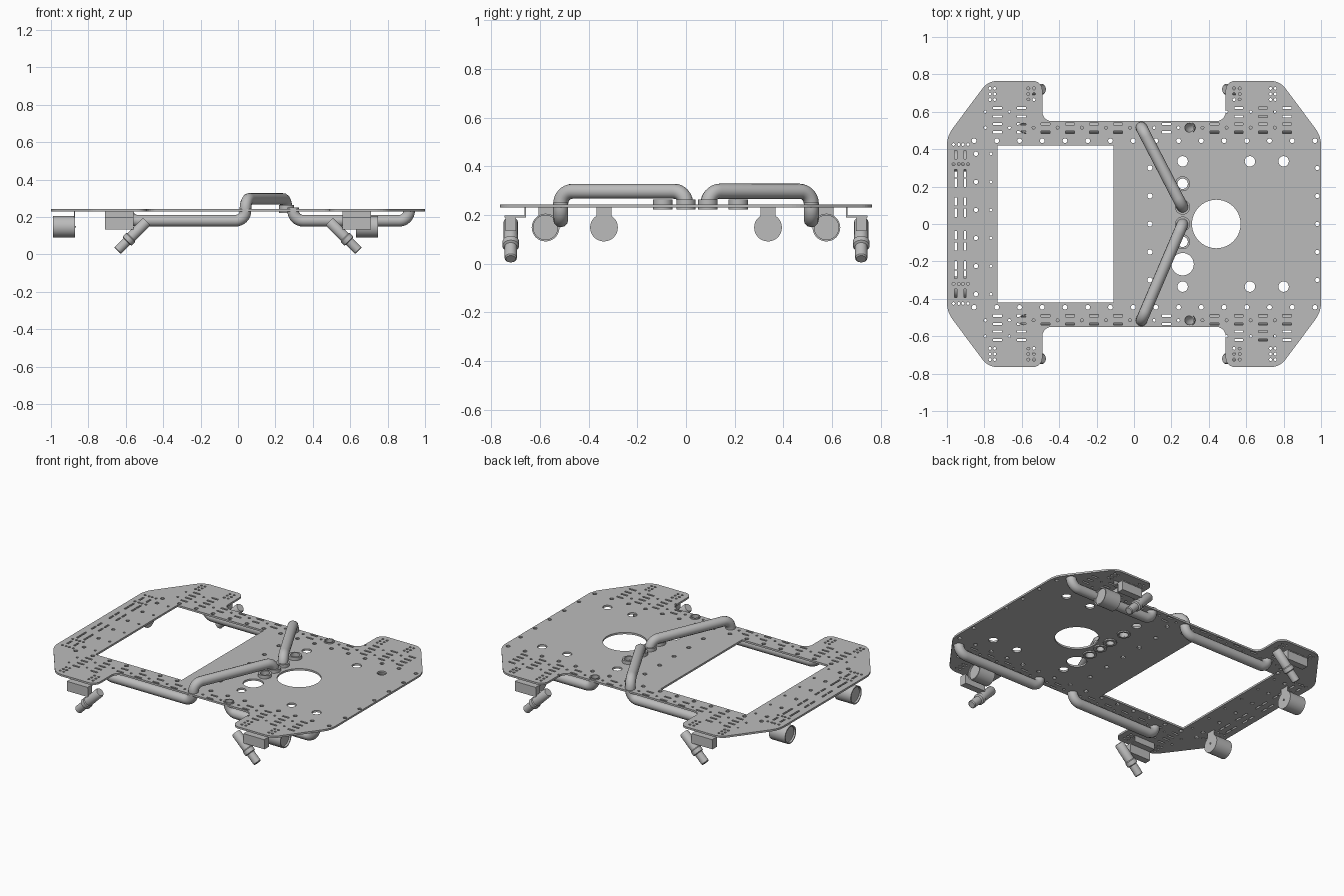
import bpy, bmesh, math
from mathutils import Vector, Matrix

cube = bpy.data.objects.get("Cube")
if cube:
    bpy.data.objects.remove(cube, do_unlink=True)

GREY = (0.5, 0.5, 0.5, 1)
metal = bpy.data.materials.new("plain_grey")
metal.use_nodes = True
metal.diffuse_color = GREY
metal.node_tree.nodes["Principled BSDF"].inputs["Base Color"].default_value = GREY


def add_mesh(name, bm, smooth=True):
    """Finish a bmesh: weld, smooth below 40 degrees, link."""
    bmesh.ops.remove_doubles(bm, verts=bm.verts, dist=0.0001)
    bmesh.ops.recalc_face_normals(bm, faces=bm.faces)
    for f in bm.faces:
        f.smooth = smooth
    for e in bm.edges:
        e.smooth = len(e.link_faces) == 2 and e.calc_face_angle(0) < math.radians(40)
    me = bpy.data.meshes.new(name)
    bm.to_mesh(me)
    bm.free()
    me.materials.clear()
    me.materials.append(metal)
    ob = bpy.data.objects.new(name, me)
    bpy.context.collection.objects.link(ob)
    return ob


def box(name, lo, hi):
    bm = bmesh.new()
    lo, hi = Vector(lo), Vector(hi)
    size = [abs(c) for c in hi - lo]
    bmesh.ops.create_cube(bm, size=1, matrix=Matrix.Translation((lo + hi) / 2) @ Matrix.Diagonal((*size, 1)))
    return add_mesh(name, bm, False)


def lathe(name, profile, origin, axis=(0, 0, 1), sides=28, closed=False):
    """Spin (radius, distance) points about an axis."""
    bm = bmesh.new()
    turn = Vector(axis).to_track_quat('Z', 'Y')
    rings = []
    for r, d in profile:
        rings.append([bm.verts.new(Vector(origin) + turn @ Vector(
            (r * math.cos(k * math.tau / sides), r * math.sin(k * math.tau / sides), d)))
            for k in range(sides)])
    if closed:
        rings.append(rings[0])
    for a, b in zip(rings, rings[1:]):
        for k in range(sides):
            n = (k + 1) % sides
            bm.faces.new((a[k], a[n], b[n], b[k]))
    return add_mesh(name, bm)


def rounded(points, d, closed=False, steps=8):
    """Replace the corners of a path by circular arcs."""
    pts = [Vector(p) for p in points]
    out = []
    for i, c in enumerate(pts):
        if not closed and i in (0, len(pts) - 1):
            out.append(c)
            continue
        u = (pts[i - 1] - c).normalized()
        v = (pts[(i + 1) % len(pts)] - c).normalized()
        w = math.sin(u.angle(v) / 2)
        for s in range(steps + 1):
            t = s / steps
            a, b, e = (1 - t) ** 2, 2 * w * t * (1 - t), t * t
            out.append((a * (c + u * d) + b * c + e * (c + v * d)) / (a + b + e))
    return out


def curve_mesh(name, paths, closed, dims, **settings):
    cu = bpy.data.curves.new(name, 'CURVE')
    cu.dimensions = dims
    for key, value in settings.items():
        setattr(cu, key, value)
    for path in paths:
        sp = cu.splines.new('POLY')
        sp.points.add(len(path) - 1)
        for p, co in zip(sp.points, path):
            p.co = (*co, 1)
        sp.use_cyclic_u = closed
    tmp = bpy.data.objects.new(name, cu)
    bpy.context.collection.objects.link(tmp)
    bpy.context.view_layer.update()
    me = bpy.data.meshes.new_from_object(tmp.evaluated_get(bpy.context.evaluated_depsgraph_get()))
    bpy.data.objects.remove(tmp, do_unlink=True)
    bm = bmesh.new()
    bm.from_mesh(me)
    return bm


# Deck outline and window
PLATE_Z = 0.236
quarter = [(1, 0.47), (0.78, 0.765), (0.49, 0.765), (0.49, 0.55)]
half = quarter + [(-x, y) for x, y in reversed(quarter)]
outline = half + [(x, -y) for x, y in reversed(half)]
loops = [rounded([(x, y, 0) for x, y in outline], 0.05, True, 6)]
loops.append([(-0.73, -0.42, 0), (-0.11, -0.42, 0), (-0.11, 0.42, 0), (-0.73, 0.42, 0)])


def hole(x, y, r, sides=10):
    loops.append([(x + r * math.cos(k * math.tau / sides), y + r * math.sin(k * math.tau / sides), 0)
                  for k in range(sides)])


def slot(x, y, w, h):
    loops.append([(x + a * w, y + b * h, 0) for a, b in ((-1, -1), (1, -1), (1, 1), (-1, 1))])


# Large holes
GROMMETS = (0.215, 0.09, 0, -0.095)
hole(0.44, 0, 0.13, 40)
hole(0.26, -0.215, 0.06, 28)
for y in GROMMETS:
    hole(0.26, y, 0.028, 20)
for s in (-1, 1):
    for x in (0.26, 0.62, 0.8):
        hole(x, s * 0.335, 0.028, 20)
    hole(0.3, s * 0.515, 0.028, 20)

    # Rows of slots and small holes along the long edges
    for i in range(13):
        x = -0.73 + 0.129 * i
        if abs(x - 0.3) > 0.06 and abs(x - 0.04) > 0.06:
            slot(x, s * 0.535, 0.024, 0.006)
            slot(x, s * 0.49, 0.024, 0.006)
        hole(x - 0.065, s * 0.515, 0.008, 8)
        if abs(x) > 0.55:
            slot(x, s * 0.62, 0.024, 0.006)
            slot(x, s * 0.575, 0.024, 0.006)
            hole(x - 0.065, s * 0.6, 0.007, 8)
    for i in range(16):
        hole(-0.855 + 0.1215 * i, s * 0.445, 0.013)

    # Hole groups in the corner tabs
    for x in (-0.77, -0.745, -0.565, -0.535, 0.535, 0.565, 0.73, 0.755):
        for y in (0.665, 0.695, 0.725):
            hole(x, s * y, 0.008, 8)

    # Slots and holes along the short edge beside the window
    for x in (-0.945, -0.895):
        for y in (0.06, 0.12, 0.22, 0.27, 0.37):
            slot(x - 0.008, s * y, 0.006, 0.022)
        for y in (0.32, 0.425):
            for dx in (-0.02, 0.008):
                hole(x + dx, s * y, 0.008, 8)
    for y in (0.075, 0.225, 0.375):
        hole(-0.845, s * y, 0.012)
        hole(-0.765, s * y, 0.008, 8)
for y in (-0.3, -0.15, 0, 0.15, 0.3):
    hole(0.085, y, 0.014)
    hole(0.98, y, 0.012)

deck = add_mesh("deck_plate", curve_mesh("deck_plate", loops, True, '2D', fill_mode='BOTH', extrude=0.006), False)
deck.location.z = PLATE_Z

# Rubber rings in the deck
for i, y in enumerate(GROMMETS):
    lathe(f"grommet_{i}", [(0.028, 0.222), (0.04, 0.222), (0.04, 0.263), (0.028, 0.263)], (0.26, y, 0), closed=True)


def tube(name, points):
    bm = curve_mesh(name, [rounded(points, 0.053)], False, '3D', bevel_depth=0.031, bevel_resolution=4)
    ob = add_mesh(name, bm)
    wall = ob.modifiers.new("wall", 'SOLIDIFY')
    wall.thickness = 0.007
    wall.offset = -1


LOW, HIGH = 0.18, 0.297
for s, side, end_y in ((-1, "right", 0), (1, "left", 0.09)):
    y = s * 0.515
    # Tubes below and above the deck
    tube(f"long_tube_{side}", [(-0.59, y, PLATE_Z), (-0.59, y, LOW), (0.04, y, LOW), (0.04, y, HIGH),
                               (0.26, end_y, HIGH), (0.26, end_y, 0.222)])
    tube(f"short_tube_{side}", [(0.295, y, 0.25), (0.295, y, LOW), (0.915, y, LOW), (0.915, y, PLATE_Z)])

    for e, end in ((-1, "a"), (1, "b")):
        # Round camera with hanging strip
        cam_y, back = (s * 0.337, -0.872) if e < 0 else (s * 0.577, 0.632)
        lathe(f"camera_{side}_{end}", [(0, -0.006), (0.005, -0.006), (0.005, 0), (0.057, 0), (0.057, 0.116),
                                       (0.05, 0.116), (0.05, 0.104), (0, 0.104)],
              (back, cam_y, 0.148), (e, 0, 0), 36)
        box(f"camera_strip_{side}_{end}", (back, cam_y - 0.03, 0.15), (back + e * 0.006, cam_y + 0.03, PLATE_Z))

        # Tilted lamp
        lathe(f"lamp_{side}_{end}", [(0, 0), (0.02, 0), (0.025, 0.005), (0.025, 0.07), (0.034, 0.075),
                                     (0.034, 0.1), (0.029, 0.105), (0.029, 0.215), (0.024, 0.222), (0, 0.222)],
              (e * 0.645, s * 0.72, 0.019), (-e, 0, 1))

        # Folded lamp bracket
        x0, x1 = e * 0.71, e * 0.56
        box(f"bracket_hanger_{side}_{end}", (x0, s * 0.657, 0.19), (x1, s * 0.663, PLATE_Z))
        box(f"bracket_shelf_{side}_{end}", (x0, s * 0.657, 0.19), (x1, s * 0.745, 0.197))
        box(f"bracket_block_{side}_{end}", (x0, s * 0.698, 0.133), (x1, s * 0.742, 0.19))
